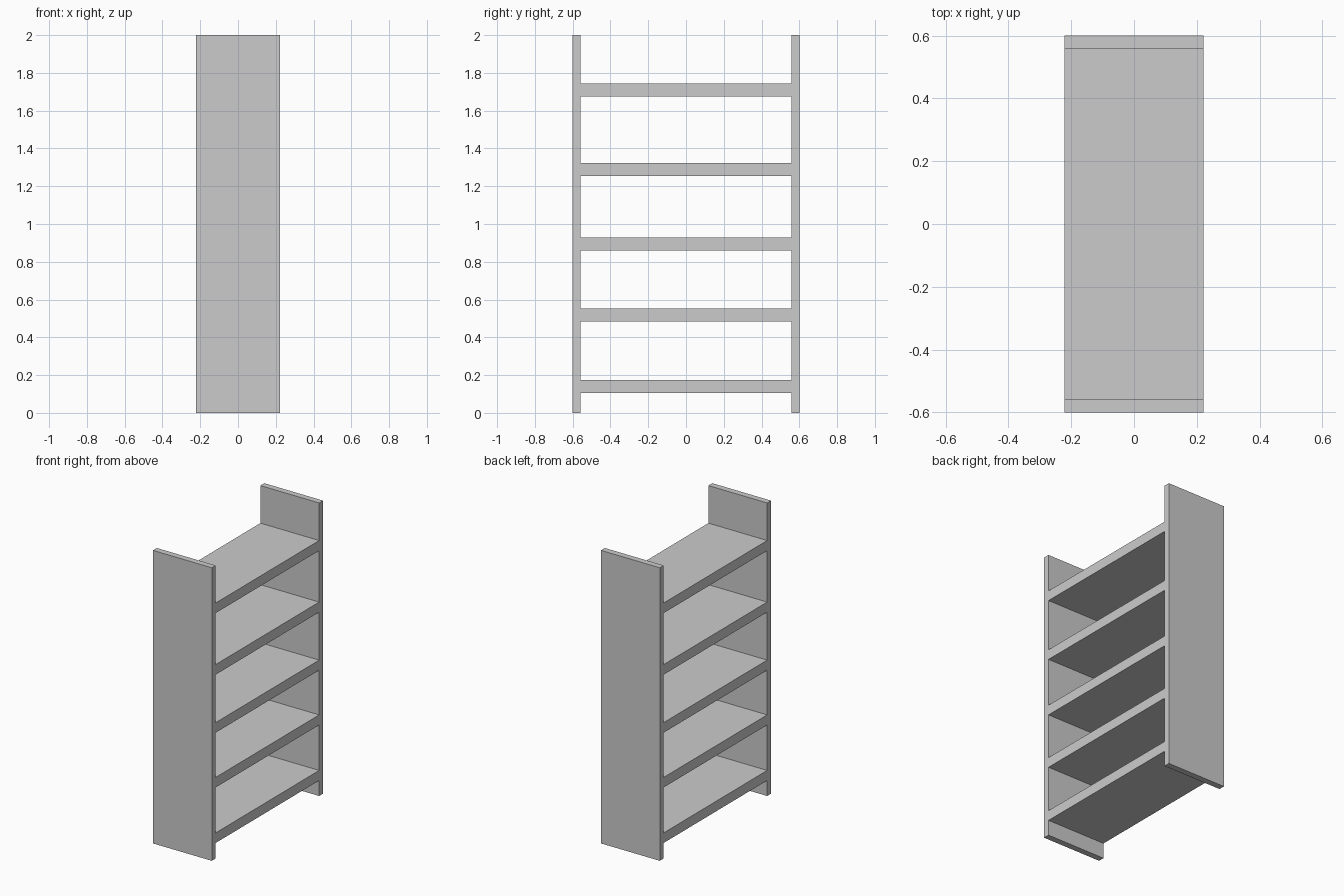
import bpy

if "Cube" in bpy.data.objects:
    bpy.data.objects.remove(bpy.data.objects["Cube"])

DEPTH = 0.444      # along x
WIDTH = 1.20       # along y
HEIGHT = 2.0
PANEL = 0.042      # side panel thickness
SHELF = 0.069      # shelf thickness


def box(name, size, center):
    bpy.ops.mesh.primitive_cube_add(size=1, location=center)
    obj = bpy.context.object
    obj.name = name
    obj.scale = size
    bpy.ops.object.transform_apply(location=False, rotation=False, scale=True)
    return obj


# Upright side panels
for side, label in ((-1, "front"), (1, "back")):
    box(f"side_panel_{label}", (DEPTH, PANEL, HEIGHT),
        (0, side * (WIDTH - PANEL) / 2, HEIGHT / 2))

# Shelves spanning between the panels, given by their centre heights
for i, z in enumerate((0.14, 0.519, 0.893, 1.289, 1.709), 1):
    box(f"shelf_{i}", (DEPTH, WIDTH - 2 * PANEL, SHELF), (0, 0, z))
